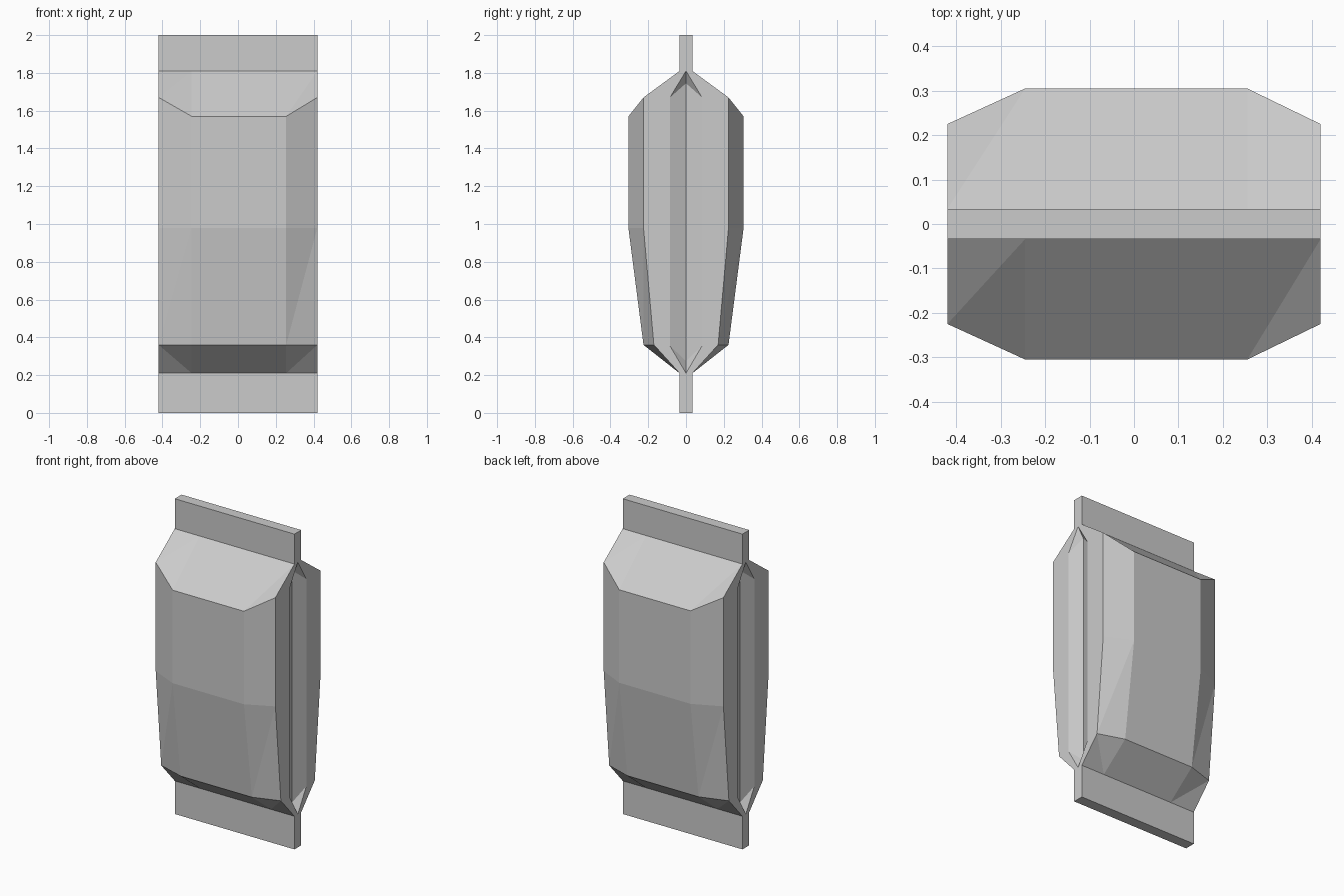
import bpy
import bmesh

cube = bpy.data.objects.get("Cube")
if cube:
    bpy.data.objects.remove(cube, do_unlink=True)

foil = bpy.data.materials.new("grey foil")
foil.use_nodes = True
GREY = (0.6, 0.6, 0.6, 1)
foil.diffuse_color = GREY
foil.node_tree.nodes["Principled BSDF"].inputs["Base Color"].default_value = GREY

HALF_W = 0.42       # half width of the bag
SEAL = 0.034        # half thickness of the end seals
SEAL_LOW, SEAL_HIGH = 0.21, 1.81
COLUMNS = [-HALF_W, -0.245, 0.255, HALF_W]


def make_object(name, bm):
    bmesh.ops.remove_doubles(bm, verts=bm.verts[:], dist=0.0005)
    bmesh.ops.recalc_face_normals(bm, faces=bm.faces[:])
    mesh = bpy.data.meshes.new(name)
    bm.to_mesh(mesh)
    bm.free()
    mesh.materials.append(foil)
    obj = bpy.data.objects.new(name, mesh)
    bpy.context.scene.collection.objects.link(obj)
    return obj


def add_face(bm, *points):
    bm.faces.new([bm.verts.new(p) for p in points])


# Panel profiles from top to bottom as (depth, height)
inner = [(SEAL, SEAL_HIGH), (0.305, 1.57), (0.305, 0.98), (0.225, 0.36), (SEAL, SEAL_LOW)]
outer = [(SEAL, SEAL_HIGH), (0.225, 1.67), (0.225, 0.98), (0.17, 0.36), (SEAL, SEAL_LOW)]

body = bmesh.new()

# Front and back panels, faceted, columns ordered left to right from outside
for side in (-1, 1):
    xs = COLUMNS if side < 0 else COLUMNS[::-1]
    grid = [[(x, side * d, z) for x, (d, z) in zip(xs, (o, i, i, o))]
            for i, o in zip(inner, outer)]
    for r in range(4):
        for c in range(3):
            a, b = grid[r][c], grid[r][c + 1]
            d, e = grid[r + 1][c], grid[r + 1][c + 1]
            if c == 1:
                add_face(body, a, b, e, d)
            elif r == 3 and c == 0:
                add_face(body, a, b, e)
                add_face(body, a, e, d)
            else:
                add_face(body, a, b, d)
                add_face(body, b, e, d)

# Side gussets: flat borders with a shallow crease folded inwards
for sx in (-1, 1):
    x = sx * HALF_W
    top, bottom = (x, 0, SEAL_HIGH), (x, 0, SEAL_LOW)
    crease_top, crease_bottom = (sx * 0.38, 0, 1.745), (sx * 0.38, 0, 0.275)
    for side in (-1, 1):
        fold_top, fold_bottom = (x, side * 0.085, 1.67), (x, side * 0.085, 0.355)
        edge = [(x, side * d, z) for d, z in outer]
        add_face(body, top, *edge, bottom, fold_bottom, fold_top)
        add_face(body, fold_top, fold_bottom, crease_bottom, crease_top)
        add_face(body, top, fold_top, crease_top)
        add_face(body, bottom, crease_bottom, fold_bottom)

make_object("bag_body", body)

# Flat seals at both ends
for name, low, high in (("bottom_seal", 0, SEAL_LOW), ("top_seal", SEAL_HIGH, 2)):
    bm = bmesh.new()
    bmesh.ops.create_cube(bm, size=2)
    for v in bm.verts:
        v.co = (v.co.x * HALF_W, v.co.y * SEAL, high if v.co.z > 0 else low)
    make_object(name, bm)
